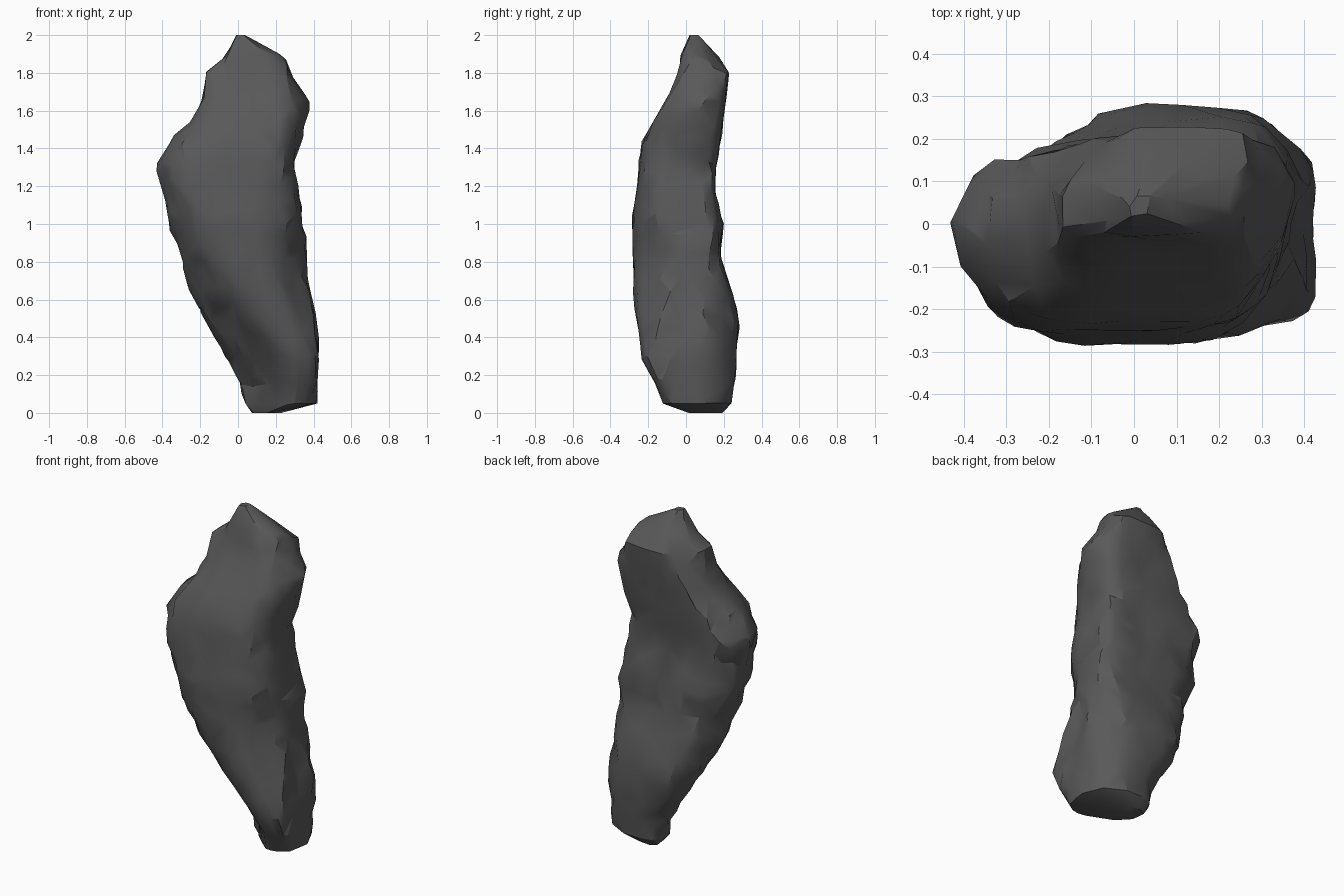
import bpy, bmesh, math
from mathutils import Vector, noise

cube = bpy.data.objects.get("Cube")
if cube:
    bpy.data.objects.remove(cube, do_unlink=True)

# Boulder cross-sections: height, then the reach of eight flat sides in the order
# right, back right, back, back left, left, front left, front, front right
SECTIONS = [
    (0.00, .23, .26, .19, .06, -.08, -.12, .05, .10),
    (0.05, .41, .37, .24, .09, -.03, -.10, .13, .34),
    (0.15, .42, .40, .25, .11, .01, -.09, .17, .39),
    (0.30, .43, .40, .27, .19, .08, -.01, .24, .44),
    (0.48, .40, .39, .28, .26, .17, .10, .26, .40),
    (0.65, .39, .38, .24, .27, .27, .21, .28, .34),
    (0.82, .37, .37, .18, .27, .31, .29, .28, .32),
    (1.00, .34, .37, .19, .31, .38, .34, .28, .35),
    (1.18, .32, .32, .15, .31, .40, .37, .26, .33),
    (1.32, .30, .31, .16, .35, .43, .37, .25, .32),
    (1.43, .32, .34, .18, .29, .38, .33, .23, .32),
    (1.53, .36, .36, .19, .25, .27, .27, .18, .30),
    (1.66, .37, .36, .21, .21, .19, .17, .10, .28),
    (1.80, .27, .32, .23, .17, .18, .14, .04, .20),
    (1.89, .24, .22, .17, .11, .07, .05, .03, .15),
    (2.00, .05, .08, .07, .04, .00, -.01, -.02, .01),
]
RINGS, SIDES = 80, 64
CORNER = 11  # higher values give sharper corners between the flat sides


def direction(angle):
    return Vector((math.cos(angle), math.sin(angle), 0))


NORMALS = [direction(math.tau * i / 8) for i in range(8)]


def reach_at(z):
    for low, high in zip(SECTIONS, SECTIONS[1:]):
        if z <= high[0]:
            t = (z - low[0]) / (high[0] - low[0])
            return [a + (b - a) * t for a, b in zip(low[1:], high[1:])]
    return SECTIONS[-1][1:]


def section_ring(z):
    """Eight-sided section with softened corners."""
    reach = reach_at(z)
    centre = sum((n * r for n, r in zip(NORMALS, reach)), Vector()) / 4
    points = []
    for j in range(SIDES):
        out = direction(math.tau * j / SIDES)
        total = sum(max(0, n.dot(out) / (r - centre.dot(n))) ** CORNER
                    for n, r in zip(NORMALS, reach))
        p = centre + out * total ** (-1 / CORNER)
        points.append(roughen(p + Vector((0, 0, z)), out))
    return points


def roughen(p, out):
    """Broken, chipped narrow sides and calmer front and back faces."""
    amount = .007 + .013 * out.x ** 2
    broad = noise.noise(p * 6)
    chips = noise.noise(Vector((p.x * 14, p.y * 14, p.z * 9)))
    return p + out * amount * (broad + chips)


# Boulder body
bm = bmesh.new()
rings = [[bm.verts.new(p) for p in section_ring(2 * i / RINGS)]
         for i in range(RINGS + 1)]
for low, high in zip(rings, rings[1:]):
    for j in range(SIDES):
        k = (j + 1) % SIDES
        bm.faces.new((low[j], low[k], high[k], high[j]))
bm.faces.new(rings[0][::-1])
bm.faces.new(rings[-1])
bmesh.ops.triangulate(bm, faces=bm.faces[:])

mesh = bpy.data.meshes.new("boulder")
bm.to_mesh(mesh)
bm.free()
boulder = bpy.data.objects.new("boulder", mesh)
bpy.context.collection.objects.link(boulder)

# Dark stone
stone = bpy.data.materials.new("dark grey stone")
stone.use_nodes = True
grey = (.1, .1, .1, 1)
stone.diffuse_color = grey
stone.node_tree.nodes["Principled BSDF"].inputs["Base Color"].default_value = grey
mesh.materials.append(stone)

# Reduce to coarse irregular facets, soft except at sharp breaks
facets = boulder.modifiers.new("facets", "DECIMATE")
facets.ratio = .09
bpy.ops.object.select_all(action="DESELECT")
boulder.select_set(True)
bpy.context.view_layer.objects.active = boulder
bpy.ops.object.modifier_apply(modifier=facets.name)
bpy.ops.object.shade_smooth_by_angle(angle=math.radians(26))
